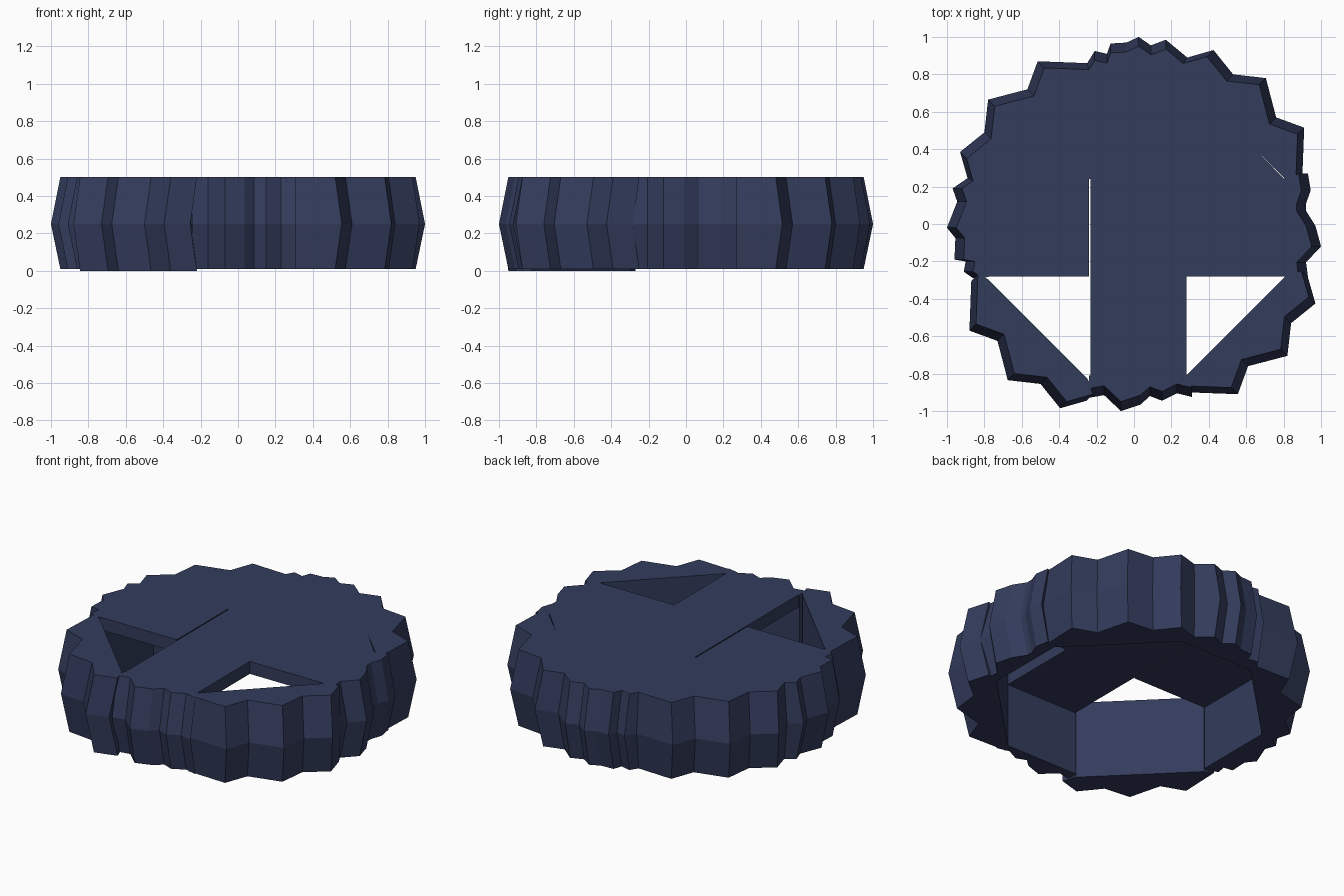
import bpy
import bmesh
from mathutils import Matrix, Vector

if "Cube" in bpy.data.objects:
    bpy.data.objects.remove(bpy.data.objects["Cube"])

CENTRE = Vector((0.02, -0.02))
TOP, MID, LOW = 0.5, 0.25, 0.01

mat = bpy.data.materials.new("dark_navy")
mat.diffuse_color = (0.033, 0.045, 0.107, 1)
mat.use_nodes = True
mat.node_tree.nodes["Principled BSDF"].inputs["Base Color"].default_value = mat.diffuse_color


def turn(p, quarter):
    """Rotate a centre-relative point by quarter turns, giving world x, y."""
    v = Vector(p)
    for _ in range(quarter):
        v = Vector((-v.y, v.x))
    return v + CENTRE


def make_prism(name, loops):
    """Stack equal-length (points, z) loops into a closed, flat-faced solid."""
    bm = bmesh.new()
    rings = [[bm.verts.new((p[0], p[1], z)) for p in pts] for pts, z in loops]
    n = len(rings[0])
    for a, b in zip(rings, rings[1:]):
        for i in range(n):
            j = (i + 1) % n
            bm.faces.new((a[i], a[j], b[j], b[i]))
    bm.faces.new(rings[0][::-1])
    bm.faces.new(rings[-1])
    bmesh.ops.recalc_face_normals(bm, faces=bm.faces)
    mesh = bpy.data.meshes.new(name)
    bm.to_mesh(mesh)
    bm.free()
    mesh.materials.append(mat)
    obj = bpy.data.objects.new(name, mesh)
    bpy.context.collection.objects.link(obj)
    return obj


def make_segment(name, inner, outer, direction, low=LOW):
    """Rim segment whose outside bulges at mid height."""
    inset = direction.normalized() * 0.05
    narrow = [p - inset for p in outer] + inner
    wide = list(outer) + inner
    make_prism(name, [(narrow, low), (wide, MID), (narrow, TOP)])


# Saw-toothed corner, repeated four times, with centre-relative points
corner = [(.88, .27), (.89, .535), (.74, .59), (.685, .80),
          (.51, .82), (.405, .95), (.265, .91)]
oct_a, oct_b = (.79, .26), (.26, .79)

# Irregular teeth on the back, left, front and right sides
sides = [
    ("back", [(.17, .985), (.09, .955), (.025, 1), (-.04, .97),
              (-.125, .965), (-.145, .91), (-.21, .925)]),
    ("left", [(-.97, .19), (-.945, .12), (-1, -.02), (-.955, -.075),
              (-.96, -.19), (-.90, -.2), (-.91, -.255)]),
    ("front", [(-.16, -.915), (-.07, -1), (.035, -.965), (.085, -.92),
               (.15, -.945), (.23, -.905), (.31, -.925)]),
    ("right", [(.92, -.205), (1, -.12), (.97, -.01), (.92, .07),
               (.92, .11), (.945, .18), (.93, .27)]),
]
corner_names = ["back_right", "back_left", "front_left", "front_right"]

for k, (side_name, teeth) in enumerate(sides):
    # Corner segment; the front left one sits slightly out and lower
    slip = Vector((-.01, -.015)) if k == 2 else Vector((0, 0))
    outer = [turn(p, k) + slip for p in corner]
    inner = [turn(oct_b, k) + slip, turn(oct_a, k) + slip]
    make_segment(corner_names[k] + "_rim", inner, outer,
                 turn((1, 1), k) - CENTRE, 0.0 if k == 2 else LOW)

    # Side segment between this corner and the next
    nxt = (k + 1) % 4
    outer = [turn(corner[-1], k)] + [Vector(p) for p in teeth] + [turn(corner[0], nxt)]
    inner = [turn(oct_a, nxt), turn(oct_b, k)]
    make_segment(side_name + "_rim", inner, outer, turn((0, 1), k) - CENTRE)

# Top plate: octagon with two triangular openings at the front and thin seams
plate = [(.28, -.28), (.81, -.28), (.81, .24), (.80, .243), (.63, .42), (.28, .77),
         (-.24, .77), (-.77, .24), (-.77, -.28), (-.24, -.28), (-.24, .24),
         (-.233, .24), (-.233, -.81), (.28, -.81)]
make_prism("top_plate", [(plate, 0.42), (plate, TOP)])
